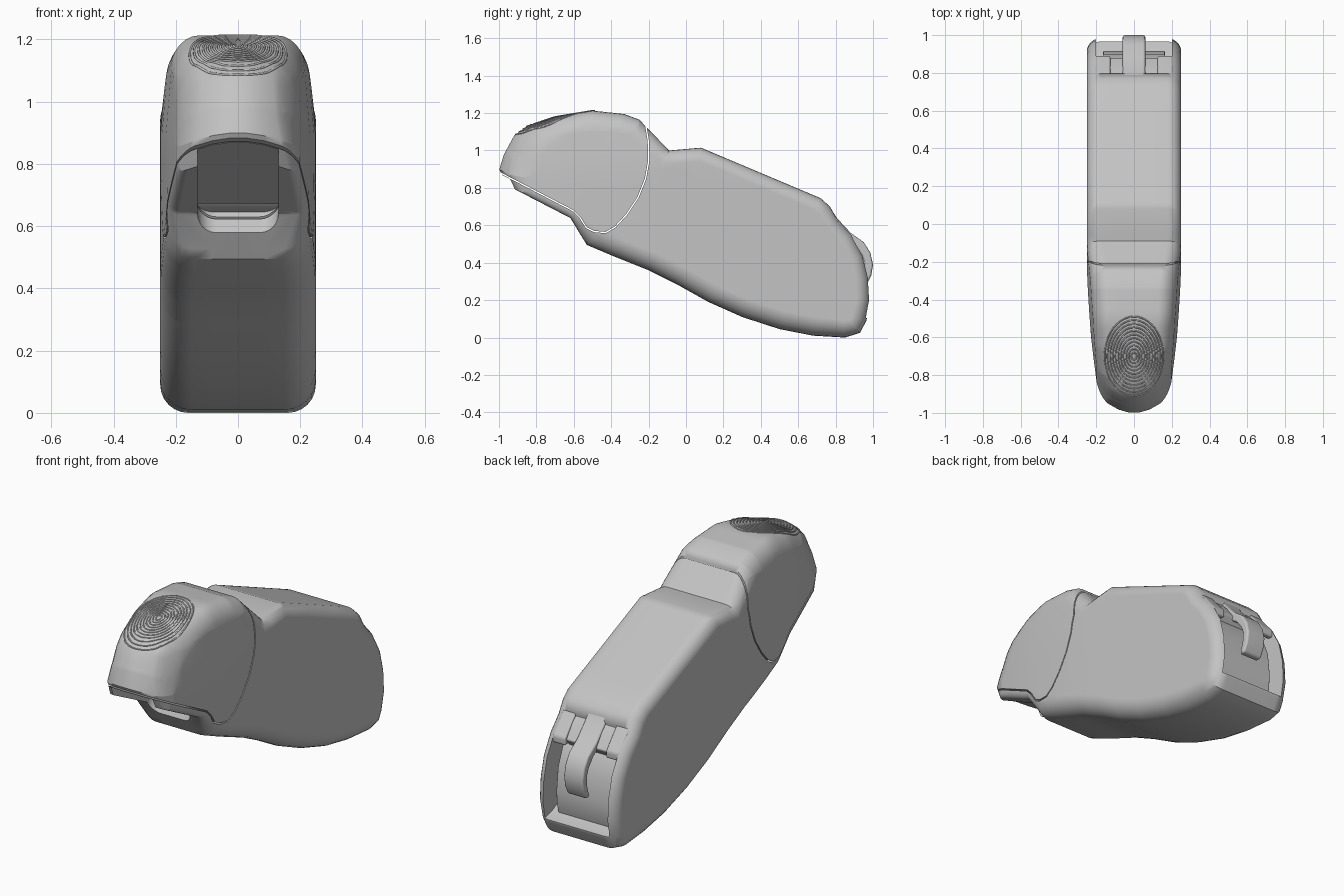
import bpy, bmesh, math
from mathutils import Vector
from mathutils.bvhtree import BVHTree

old = bpy.data.objects.get("Cube")
if old:
    bpy.data.objects.remove(old, do_unlink=True)

grey = bpy.data.materials.new("plain grey")
grey.use_nodes = True
colour = (0.55, 0.55, 0.55, 1)
grey.diffuse_color = colour
grey.node_tree.nodes["Principled BSDF"].inputs["Base Color"].default_value = colour

HALF = 0.25


def link(name, data):
    ob = bpy.data.objects.new(name, data)
    bpy.context.collection.objects.link(ob)
    data.materials.append(grey)
    return ob


def mesh_object(name, bm):
    bmesh.ops.recalc_face_normals(bm, faces=bm.faces)
    me = bpy.data.meshes.new(name)
    bm.to_mesh(me)
    bm.free()
    return link(name, me)


def inward(pts, closed=True):
    """Mitred right-hand normals of a path in the side plane."""
    n, out = len(pts), []
    for i in range(n):
        sides = []
        for a, b in ((i - 1, i), (i, i + 1)):
            if closed or (a >= 0 and b < n):
                d = (Vector(pts[b % n][:2]) - Vector(pts[a % n][:2])).normalized()
                sides.append(Vector((d.y, -d.x)))
        m, k = sides[0], sides[-1]
        out.append((m + k) / max(1 + m.dot(k), 0.4))
    return out


def prism(name, pts, x0, x1, bevel=0):
    """Side-plane polygon extruded across x."""
    bm = bmesh.new()
    rings = [[bm.verts.new((x, p[0], p[1])) for p in pts] for x in (x0, x1)]
    bm.faces.new(rings[0])
    bm.faces.new(rings[1])
    for i in range(len(pts)):
        j = (i + 1) % len(pts)
        bm.faces.new((rings[0][i], rings[0][j], rings[1][j], rings[1][i]))
    ob = mesh_object(name, bm)
    if bevel:
        mod = ob.modifiers.new("soft edges", 'BEVEL')
        mod.width, mod.segments, mod.limit_method = bevel, 3, 'ANGLE'
    return ob


def smooth(ob, angle=35):
    bpy.ops.object.select_all(action='DESELECT')
    ob.select_set(True)
    bpy.context.view_layer.objects.active = ob
    for mod in list(ob.modifiers):
        bpy.ops.object.modifier_apply(modifier=mod.name)
    bpy.ops.object.shade_smooth_by_angle(angle=math.radians(angle))
    mod = ob.modifiers.new("even shading", 'WEIGHTED_NORMAL')
    mod.keep_sharp = True


# Side outline, nose over the top to the tail and back: y, z, edge radius
top = [(-1, .9, .07), (-.975, .98, .09), (-.92, 1.08, .1), (-.85, 1.132, .1),
       (-.7, 1.18, .1), (-.5, 1.213, .1), (-.33, 1.195, .1), (-.25, 1.165, .09),
       (-.09, 1.0, .07), (.08, 1.015, .07), (.72, .745, .07), (.77, .7, .07),
       (.81, .63, .07), (.88, .555, .07), (.945, .44, .07), (.975, .32, .07),
       (.982, .2, .07)]
bottom = [(.965, .09, .08), (.93, .025, .08), (.85, 0, .09), (.68, .01, .1),
          (.5, .045, .1), (.3, .11, .1), (.12, .19, .1), (-.05, .285, .1),
          (-.2, .36, .1), (-.4, .44, .1), (-.53, .495, .1), (-.62, .64, .04),
          (-.96, .815, .04)]
outline = top + bottom

# Rounded slab: edge arcs at both sides, plain columns between
arc = [math.radians(a) for a in range(0, 91, 15)]
columns = [(-1, a) for a in reversed(arc)] + [(k, 0) for k in (-.6, -.2, .2, .6)]
columns += [(1, a) for a in arc]
normals = inward(outline)
bm = bmesh.new()
rings = []
for k, a in columns:
    ring = []
    for (y, z, r), n in zip(outline, normals):
        p = Vector((y, z)) + n * r * (1 - math.cos(a))
        ring.append(bm.verts.new((k * (HALF - r + r * math.sin(a)), p.x, p.y)))
    rings.append(ring)
for ra, rb in zip(rings, rings[1:]):
    for i in range(len(ra)):
        j = (i + 1) % len(ra)
        bm.faces.new((ra[i], ra[j], rb[j], rb[i]))
bm.faces.new(rings[0])
bm.faces.new(rings[-1])

# Extra cuts so the head can taper smoothly
cuts = [((0, -.95 + .1 * i, 0), (0, 1, 0)) for i in range(10)]
cuts += [((0, 0, .8 + .1 * i), (0, 0, 1)) for i in range(4)]
for co, no in cuts:
    bmesh.ops.bisect_plane(bm, geom=bm.verts[:] + bm.edges[:] + bm.faces[:],
                           plane_co=co, plane_no=no)
for v in bm.verts:
    x, y, z = v.co
    front = min(max((-.05 - y) / .15, 0), 1)
    taper = 1 - .2 * (max(0, -.2 - y) / .7) ** 1.4
    taper *= 1 - .35 * front * max(0, z - .9)
    nose = min(max((-.6 - y) / .35, 0), 1)
    shift = .06 * nose * (x / .2) ** 2
    v.co = (x * taper, y + shift, z - .5 * shift)
body = mesh_object("body_and_cap", bm)

# Seam between the cap and the body
seam = [(-1.1, .94), (-.6, .68), (-.565, .645), (-.53, .59), (-.49, .57), (-.43, .565),
        (-.38, .595), (-.32, .66), (-.26, .75), (-.22, .85), (-.202, .95),
        (-.205, 1.05), (-.22, 1.14), (-.24, 1.25)]
other = [Vector(p) + n * .007 for p, n in zip(seam, inward(seam, False))]
cutters = [prism("seam_cutter", seam + other[::-1], -.4, .4)]

# Mouth recess in the sloping underside
bm = bmesh.new()
bmesh.ops.create_cube(bm, size=1)
bmesh.ops.scale(bm, vec=(.26, .52, .2), verts=bm.verts)
upright = [e for e in bm.edges if abs(e.verts[0].co.z - e.verts[1].co.z) > .1]
bmesh.ops.bevel(bm, geom=upright, offset=.06, segments=6, profile=.5, affect='EDGES')
mouth = mesh_object("mouth_cutter", bm)
mouth.rotation_euler.x = math.atan2(-.175, .34)
mouth.location = (0, -.825, .675)
cutters.append(mouth)

# Tail opening
cutters.append(prism("tail_cutter", [(.81, .8), (.79, .55), (.84, .15), (.9, .12),
                                     (1.1, .07), (1.1, .8)], -.2, .2))
for c in cutters:
    mod = body.modifiers.new(c.name, 'BOOLEAN')
    mod.operation, mod.object, mod.solver = 'DIFFERENCE', c, 'EXACT'
    c.hide_render = True
bpy.context.view_layer.update()
smooth(body)
for c in cutters:
    bpy.data.objects.remove(c, do_unlink=True)

# Panel inside the tail opening, with a cross bar
smooth(prism("tail_panel", [(.78, .56), (.85, .5), (.9, .38), (.915, .25),
                            (.91, .17), (.89, .1), (.78, .14)], -.165, .165, .008))
smooth(prism("cross_bar", [(.79, .64), (.83, .6), (.88, .53), (.85, .49), (.78, .55)],
             -.13, .13, .008))

# Guide hooks at the upper corners
for side, x0 in (("right", -.205), ("left", .125)):
    smooth(prism(side + "_hook", [(.79, .655), (.81, .632), (.89, .54), (.89, .5),
                                  (.86, .5), (.79, .57)], x0, x0 + .08, .01))

# Curved latch strap
strap = [(.78, .68), (.81, .635), (.88, .56), (.95, .51), (.985, .455), (1, .39),
         (.99, .33), (.965, .28), (.93, .28), (.95, .34), (.955, .4), (.94, .44),
         (.9, .49), (.84, .53), (.78, .59)]
smooth(prism("latch_strap", strap, -.06, .06, .012), 40)

# Oval grip ridges on the cap
tree = BVHTree.FromObject(body, bpy.context.evaluated_depsgraph_get())
curve = bpy.data.curves.new("grip_ridges", 'CURVE')
curve.dimensions = '3D'
curve.bevel_depth, curve.bevel_resolution = .004, 1
for ring in range(1, 12):
    s, points = ring / 11, []
    for i in range(48):
        a = math.tau * i / 48
        x, y = .155 * s * math.sin(a), -.7 + .21 * s * math.cos(a)
        hit = tree.ray_cast(Vector((x, y, 2)), Vector((0, 0, -1)))[0]
        if hit:
            points.append(hit)
    spline = curve.splines.new('POLY')
    spline.points.add(len(points) - 1)
    for p, co in zip(spline.points, points):
        p.co = (*co, 1)
    spline.use_cyclic_u = True
link("grip_ridges", curve)
